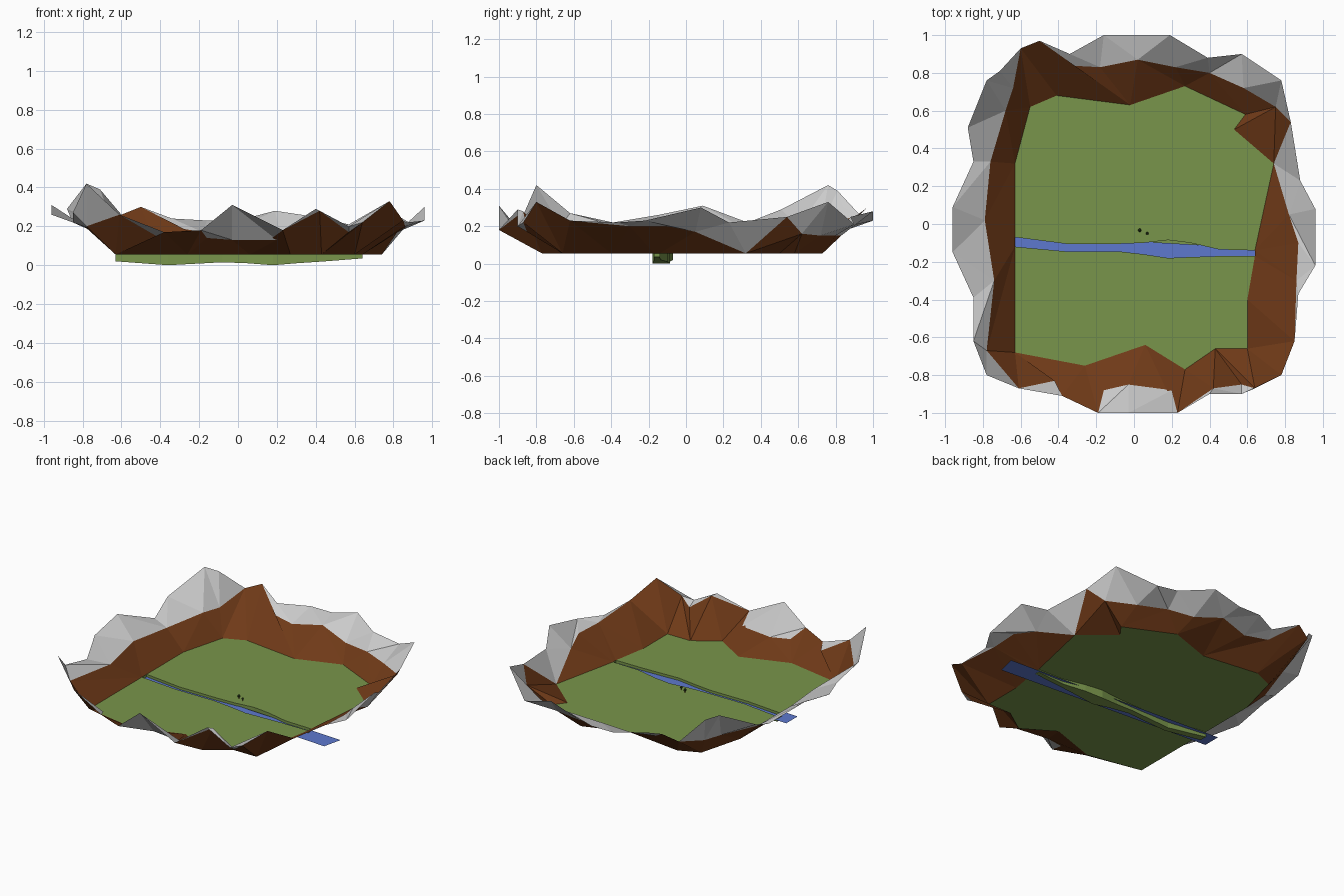
import bpy, bmesh, math

if "Cube" in bpy.data.objects:
    bpy.data.objects.remove(bpy.data.objects["Cube"])

Z = 0.055  # valley floor height


def material(name, rgb):
    m = bpy.data.materials.new(name)
    m.diffuse_color = (*rgb, 1)
    m.use_nodes = True
    m.node_tree.nodes["Principled BSDF"].inputs["Base Color"].default_value = m.diffuse_color
    return m


GRASS = material("grass", (0.19, 0.30, 0.07))
EARTH = material("earth", (0.16, 0.042, 0.009))
WATER = material("water", (0.11, 0.19, 0.62))
LEAF = material("leaf", (0.03, 0.06, 0.015))


def build(name, polys, mat=None):
    """Object from a list of polygons, each a list of points."""
    bm = bmesh.new()
    for p in polys:
        bm.faces.new([bm.verts.new(c) for c in p])
    bmesh.ops.remove_doubles(bm, verts=bm.verts, dist=0.001)
    me = bpy.data.meshes.new(name)
    bm.to_mesh(me)
    bm.free()
    ob = bpy.data.objects.new(name, me)
    bpy.context.collection.objects.link(ob)
    if mat:
        me.materials.append(mat)
    return ob


def angle(p):
    return math.atan2(p[1], p[0]) % math.tau


def zip_rings(inner, outer):
    """Triangles joining two closed rings with different point counts."""
    a, b = sorted(inner, key=angle), sorted(outer, key=angle)
    na, nb = len(a), len(b)
    i = j = 0
    tris = []
    while i < na or j < nb:
        ta = angle(a[(i + 1) % na]) + (math.tau if i + 1 >= na else 0)
        tb = angle(b[(j + 1) % nb]) + (math.tau if j + 1 >= nb else 0)
        if j >= nb or (i < na and ta < tb):
            tris.append([a[i % na], a[(i + 1) % na], b[j % nb]])
            i += 1
        else:
            tris.append([a[i % na], b[(j + 1) % nb], b[j % nb]])
            j += 1
    return tris


# River course: x, north bank y, south bank y, bed z
river = [(-.63, -.07, -.12, .02), (-.36, -.105, -.145, 0), (-.08, -.105, -.145, .015),
         (.05, -.10, -.16, .01), (.18, -.085, -.18, 0), (.30, -.10, -.175, .01),
         (.45, -.135, -.17, .02), (.64, -.14, -.17, .035)]
north = [(x, n, Z) for x, n, s, z in river]
south = [(x, s, Z) for x, n, s, z in river]
bed_n = [(x, n, z) for x, n, s, z in river]
bed_s = [(x, s, z) for x, n, s, z in river]

# Valley floor, north and south of the river
edge_n = [(x, y, Z) for x, y in [
    (.74, .32), (.53, .50), (.59, .58), (.27, .73), (-.02, .63),
    (-.41, .68), (-.55, .62), (-.63, .32)]]
edge_s = [(x, y, Z) for x, y in [
    (-.63, -.68), (-.26, -.75), (.06, -.64), (.27, -.77), (.43, -.66),
    (.60, -.66), (.60, -.40)]]
build("valley_floor", [north + edge_n, south[::-1] + edge_s], GRASS)

# River trench: two banks, bed and end caps
trench = []
for top, low in ((north, bed_n), (bed_n, bed_s), (bed_s, south)):
    trench += [[top[i], top[i + 1], low[i + 1], low[i]] for i in range(len(river) - 1)]
trench += [[north[k], bed_n[k], bed_s[k], south[k]] for k in (0, -1)]
build("river_trench", trench, GRASS)

# Water sheet, running out past the trench
build("water", [[(-.71, -.05, .038), (-.71, -.17, .038),
                 (.83, -.27, .038), (.86, -.14, .038)]], WATER)

# Top of the earth slopes
treeline = [
    (.82, .05, .17), (.74, .32, Z), (.83, .54, .25), (.75, .62, .16), (.58, .72, .15),
    (.40, .80, .15), (.22, .83, .15), (.02, .87, .20), (-.18, .83, .17), (-.36, .84, .20),
    (-.50, .97, .30), (-.60, .93, .26), (-.64, .72, .20), (-.68, .60, .20),
    (-.76, .33, .18), (-.79, .02, .20), (-.74, -.30, .18), (-.78, -.67, .20),
    (-.61, -.87, .26), (-.42, -.83, .15), (-.38, -.91, .17), (-.19, -1, .18),
    (-.16, -.88, .14), (-.03, -.85, .13), (.20, -.88, .13), (.23, -1, .18),
    (.42, -.87, .28), (.57, -.85, .17), (.64, -.87, .22), (.78, -.80, .33),
    (.85, -.62, .23), (.86, -.30, .20), (.87, -.10, .20)]

# Crest of the rocky ridge
crest = [
    (.96, .08, .30), (.88, .23, .22), (.83, .54, .25), (.78, .76, .33), (.57, .90, .21),
    (.39, .88, .25), (.19, 1, .28), (0, 1, .23), (-.16, 1, .23), (-.34, .90, .24),
    (-.50, .97, .30), (-.60, .93, .26), (-.65, .84, .30), (-.71, .81, .39),
    (-.78, .76, .42), (-.88, .51, .29), (-.85, .33, .22), (-.96, .09, .31),
    (-.96, -.15, .26), (-.85, -.39, .22), (-.85, -.62, .27), (-.78, -.80, .42),
    (-.61, -.87, .26), (-.38, -.91, .17), (-.19, -1, .18), (-.03, -1, .31),
    (.23, -1, .18), (.40, -.90, .29), (.57, -.90, .20), (.78, -.80, .33),
    (.85, -.62, .23), (.87, -.37, .22), (.96, -.22, .23)]

foot = edge_n + edge_s + [north[0], south[0], north[-1], south[-1]]
build("earth_slopes", zip_rings(foot, treeline), EARTH)
build("rocky_ridge", zip_rings(treeline, crest))

# Two tiny trees by the river
for k, (x, y, r) in enumerate([(.03, -.033, .010), (.07, -.05, .008)]):
    bpy.ops.mesh.primitive_cylinder_add(vertices=5, radius=r * .35, depth=.012,
                                        location=(x, y, Z + .006))
    bpy.context.object.name = f"tree_trunk_{k + 1}"
    bpy.context.object.data.materials.append(EARTH)
    bpy.ops.mesh.primitive_ico_sphere_add(subdivisions=1, radius=r,
                                          location=(x, y, Z + .012 + r * .6))
    bpy.context.object.name = f"tree_crown_{k + 1}"
    bpy.context.object.data.materials.append(LEAF)
